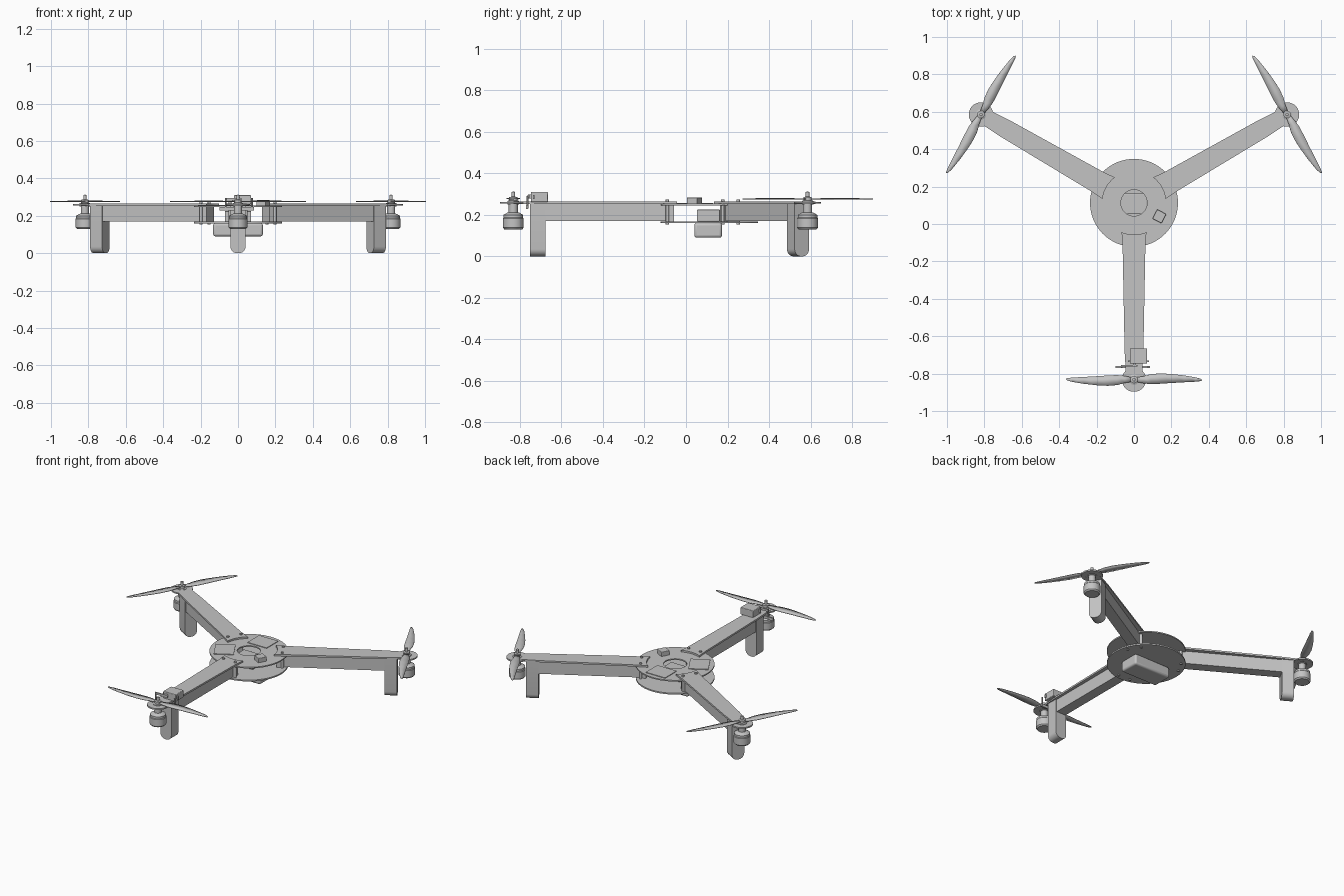
import bpy, bmesh, math
from math import radians, cos, sin, pi
from mathutils import Matrix, Vector

cube = bpy.data.objects.get("Cube")
if cube:
    bpy.data.objects.remove(cube, do_unlink=True)

grey = bpy.data.materials.new("plain_grey")
grey.use_nodes = True
COLOUR = (0.55, 0.55, 0.55, 1)
grey.diffuse_color = COLOUR
grey.node_tree.nodes["Principled BSDF"].inputs["Base Color"].default_value = COLOUR

CENTRE = Vector((0, 0.113, 0))
ARM = 0.945


def finish(name, bm, turn=0.0, bevel=0.0, mirror=False):
    """Turn a bmesh into an object placed around the hub centre."""
    if mirror:
        bmesh.ops.scale(bm, vec=(1, -1, 1), verts=bm.verts)
    bmesh.ops.recalc_face_normals(bm, faces=bm.faces)
    mesh = bpy.data.meshes.new(name)
    bm.to_mesh(mesh)
    bm.free()
    mesh.materials.append(grey)
    mesh.polygons.foreach_set("use_smooth", [True] * len(mesh.polygons))
    mesh.set_sharp_from_angle(angle=radians(35))
    ob = bpy.data.objects.new(name, mesh)
    bpy.context.collection.objects.link(ob)
    ob.location = CENTRE
    ob.rotation_euler.z = turn
    if bevel:
        mod = ob.modifiers.new("round", 'BEVEL')
        mod.width, mod.segments = bevel, 3
    return ob


def box(x, y, z):
    bm = bmesh.new()
    size = [b - a for a, b in (x, y, z)]
    mid = [(a + b) / 2 for a, b in (x, y, z)]
    bmesh.ops.create_cube(bm, size=1, matrix=Matrix.Translation(mid) @ Matrix.Diagonal((*size, 1)))
    return bm


def lathe(profile, x=0.0, y=0.0, steps=32, ring=False):
    """Spin (radius, height) points; ring closes the profile on itself."""
    bm = bmesh.new()
    pts = profile + [profile[0]] if ring else profile
    vs = [bm.verts.new((r, 0, z)) for r, z in pts]
    edges = [bm.edges.new(p) for p in zip(vs, vs[1:])]
    bmesh.ops.spin(bm, geom=vs + edges, cent=(0, 0, 0), axis=(0, 0, 1), angle=2 * pi, steps=steps)
    bmesh.ops.remove_doubles(bm, verts=bm.verts, dist=0.0002)
    bmesh.ops.translate(bm, vec=(x, y, 0), verts=bm.verts)
    return bm


def rod(r, z0, z1, x=0.0, y=0.0, steps=16):
    return lathe([(0, z0), (r, z0), (r, z1), (0, z1)], x, y, steps)


def prism(points, push):
    bm = bmesh.new()
    face = bm.faces.new([bm.verts.new(p) for p in points])
    out = bmesh.ops.extrude_face_region(bm, geom=[face])
    bmesh.ops.translate(bm, vec=push, verts=[v for v in out["geom"] if isinstance(v, bmesh.types.BMVert)])
    return bm


def arc(cx, cy, r, a0, a1, n):
    angles = [radians(a0 + (a1 - a0) * i / n) for i in range(n + 1)]
    return [(cx + r * cos(a), cy + r * sin(a)) for a in angles]


def propeller():
    """Two thin flat blades with curved edges."""
    half = [(0.012, 0.012, -0.012), (0.05, 0.018, -0.02), (0.09, 0.029, -0.024),
            (0.14, 0.033, -0.022), (0.2, 0.03, -0.018), (0.27, 0.022, -0.014),
            (0.33, 0.012, -0.011), (0.357, 0.004, -0.008), (0.364, -0.002, -0.005)]
    bm = bmesh.new()
    for s in (1, -1):
        rows = [[bm.verts.new((-s * w, s * d, 0.277 + 0.05 * w)) for w in (lead, trail)]
                for d, lead, trail in half]
        for a, b in zip(rows, rows[1:]):
            bm.faces.new((a[0], a[1], b[1], b[0]))
    bmesh.ops.translate(bm, vec=(ARM, 0, 0), verts=bm.verts)
    return bm


# Hub: two round plates and the parts carried between and below them
finish("top_plate", lathe([(0.07, 0.246), (0.235, 0.246), (0.235, 0.254), (0.07, 0.254)], steps=64, ring=True))
finish("bottom_plate", rod(0.235, 0.16, 0.169, steps=64))
finish("inner_pack", box((-0.07, 0.07), (-0.06, 0.05), (0.168, 0.225)), bevel=0.004)
finish("battery", box((-0.133, 0.133), (-0.073, 0.06), (0.09, 0.161)), bevel=0.012)
finish("receiver", box((0.126, 0.181), (-0.028, 0.028), (0.25, 0.283)), turn=radians(-28), bevel=0.003)
for name, angle in (("side_pad", 210), ("back_pad", 90)):
    finish(name, box((0.085, 0.205), (-0.07, 0.07), (0.25, 0.258)), turn=radians(angle))

# Arms: each is built pointing along its own x, then turned into place
for side, angle in (("front", -90), ("left", 30), ("right", 150)):
    turn = radians(angle)
    leg_start = 0.79 if side == "front" else 0.816

    def add(part, bm, **kw):
        return finish(side + "_" + part, bm, turn=turn, **kw)

    # Beam with a wider clamp block at the hub
    add("arm_beam", box((0.2, leg_start + 0.01), (-0.034, 0.034), (0.17, 0.256)))
    add("arm_clamp", box((0.17, 0.212), (-0.04, 0.04), (0.168, 0.25)))

    # Cover plate with a curved inner end
    inner = arc(0, 0, 0.17, 23, -23, 10)
    outline = inner + [(0.23, -0.061), (0.8, -0.05), (0.88, -0.045), (ARM, -0.043),
                       (ARM, 0.043), (0.88, 0.045), (0.8, 0.05), (0.23, 0.061)]
    add("arm_cover", prism([(x, y, 0.2535) for x, y in outline], (0, 0, 0.0115)))
    add("motor_mount", rod(0.065, 0.254, 0.263, x=ARM, steps=32))

    # Landing leg with a rounded foot
    foot = arc(-0.005, 0.035, 0.035, 180, 270, 6) + arc(0.005, 0.035, 0.035, 270, 360, 6)
    foot += [(0.04, 0.255), (-0.04, 0.255)]
    add("leg", prism([(leg_start, v, z) for v, z in foot], (0.074, 0, 0)))

    # Motor can, neck, shaft and propeller
    add("motor", lathe([(0, 0.13), (0.043, 0.13), (0.05, 0.138), (0.05, 0.183), (0.047, 0.187),
                        (0.047, 0.2), (0.03, 0.21), (0.022, 0.212), (0.022, 0.255), (0, 0.255)], x=ARM))
    add("prop_shaft", lathe([(0, 0.25), (0.028, 0.25), (0.028, 0.267), (0.02, 0.27), (0.02, 0.285),
                             (0.009, 0.288), (0.009, 0.31), (0, 0.313)], x=ARM, steps=20))
    prop = add("propeller", propeller(), mirror=(side == "left"))
    solid = prop.modifiers.new("thickness", 'SOLIDIFY')
    solid.thickness, solid.offset = 0.004, 0

    # Bolts through both hub plates
    for name, v in (("bolt_a", 0.043), ("bolt_b", -0.043)):
        add(name, rod(0.008, 0.154, 0.273, x=0.203, y=v, steps=12))

# Tilt servo and linkage on the front arm
tail = radians(-90)
finish("servo_body", box((0.778, 0.86), (-0.022, 0.07), (0.262, 0.31)), turn=tail, bevel=0.004)
finish("servo_tab", box((0.843, 0.85), (-0.032, 0.08), (0.276, 0.296)), turn=tail)
finish("tilt_bracket", box((0.873, 0.883), (-0.1, 0.085), (0.228, 0.246)), turn=tail)
finish("servo_horn", box((0.868, 0.876), (-0.07, 0.02), (0.282, 0.296)), turn=tail)
finish("servo_axle", box((0.855, 0.875), (-0.005, 0.012), (0.28, 0.297)), turn=tail)
for name, v in (("link_rod_right", -0.066), ("link_rod_left", 0.075)):
    finish(name, rod(0.005, 0.23, 0.292, x=0.876, y=v, steps=10), turn=tail)
